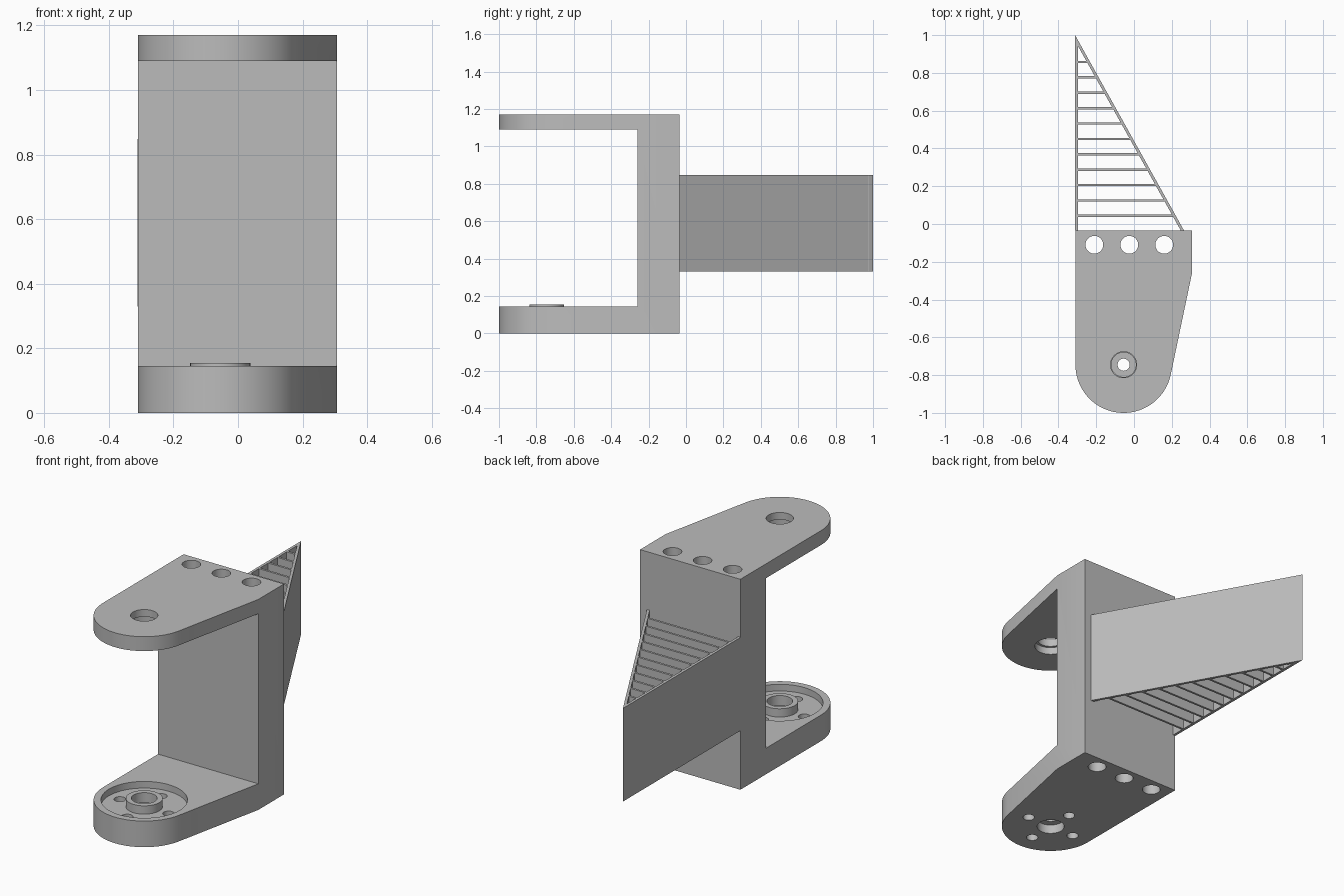
import bpy, bmesh, math

if "Cube" in bpy.data.objects:
    bpy.data.objects.remove(bpy.data.objects["Cube"], do_unlink=True)

grey = bpy.data.materials.new("plain grey")
grey.use_nodes = True
grey.diffuse_color = (0.5, 0.5, 0.5, 1)
grey.node_tree.nodes["Principled BSDF"].inputs["Base Color"].default_value = (0.5, 0.5, 0.5, 1)


def prism(name, outline, z0, z1):
    """Extrude a counter-clockwise plan outline from z0 to z1."""
    bm = bmesh.new()
    base = bm.faces.new([bm.verts.new((x, y, z0)) for x, y in outline])
    top = bmesh.ops.extrude_face_region(bm, geom=[base])["geom"]
    for v in top:
        if isinstance(v, bmesh.types.BMVert):
            v.co.z = z1
    bmesh.ops.recalc_face_normals(bm, faces=bm.faces)
    mesh = bpy.data.meshes.new(name)
    bm.to_mesh(mesh)
    bm.free()
    mesh.materials.append(grey)
    ob = bpy.data.objects.new(name, mesh)
    bpy.context.collection.objects.link(ob)
    return ob


def arc(cx, cy, r, a0, a1, n):
    angles = [math.radians(a0 + (a1 - a0) * i / n) for i in range(n + 1)]
    return [(cx + r * math.cos(a), cy + r * math.sin(a)) for a in angles]


def rod(name, cx, cy, r, z0, z1, n=48):
    return prism(name, arc(cx, cy, r, 0, 360, n)[:-1], z0, z1)


def box(name, x0, x1, y0, y1, z0, z1):
    return prism(name, [(x0, y0), (x1, y0), (x1, y1), (x0, y1)], z0, z1)


def combine(target, tool, operation):
    """Apply a boolean and drop the helper object."""
    tool.hide_render = True
    mod = target.modifiers.new("bool", 'BOOLEAN')
    mod.operation = operation
    mod.solver = 'EXACT'
    mod.object = tool
    bpy.context.view_layer.objects.active = target
    bpy.ops.object.modifier_apply(modifier=mod.name)
    bpy.data.objects.remove(tool, do_unlink=True)


LEFT, RIGHT, BACK, WEB = -0.31, 0.307, -0.035, -0.26
HEIGHT, LOW, HIGH = 1.17, 0.145, 1.09
PX, PY = -0.055, -0.745          # pivot axis

# C-shaped bracket: full-height outline with the gap between the arms removed
outline = arc(PX, PY, 0.255, 180, 348.5, 48) + [(RIGHT, WEB), (RIGHT, BACK), (LEFT, BACK)]
bracket = prism("bracket", outline, 0, HEIGHT)
combine(bracket, box("gap", -1, 1, -2, WEB, LOW, HIGH), 'DIFFERENCE')

# Round recess in the lower arm with a raised boss
combine(bracket, rod("recess", PX, PY, 0.218, 0.108, 0.3, 64), 'DIFFERENCE')
combine(bracket, rod("boss", PX, PY, 0.093, 0.06, 0.154), 'UNION')

# Pivot bores: (radius, bottom, top)
for r, z0, z1 in [(0.065, 0.1, 0.3), (0.032, -0.1, 0.3), (0.071, -0.1, 0.05),
                  (0.069, 1, 1.3), (0.083, 1, 1.13)]:
    combine(bracket, rod("bore", PX, PY, r, z0, z1), 'DIFFERENCE')

# Four screw holes around the boss
for k in range(4):
    a = k * math.pi / 2
    hole = rod("screw_hole", PX + 0.15 * math.cos(a), PY + 0.15 * math.sin(a), 0.03, -0.1, 0.3, 32)
    combine(bracket, hole, 'DIFFERENCE')

# Three long holes through the web
for x in (-0.21, -0.025, 0.16):
    combine(bracket, rod("web_hole", x, -0.11, 0.047, -0.1, 1.3), 'DIFFERENCE')

bpy.ops.object.select_all(action='DESELECT')
bracket.select_set(True)
bpy.context.view_layer.objects.active = bracket
bpy.ops.object.shade_smooth_by_angle(angle=math.radians(30))

# Triangular rear fin: side wall, sloping wall and cross slats
Z0, Z1 = 0.33, 0.848
WALL, FOOT, TIP = 0.013, 0.265, 1.0
box("fin_side_wall", LEFT - 0.002, LEFT + WALL, BACK, TIP - 0.025, Z0, Z1)
prism("fin_sloping_wall", [(FOOT - 0.017, BACK), (FOOT, BACK), (LEFT - 0.002, TIP),
                           (LEFT - 0.002, TIP - 0.03)], Z0, Z1)
for i in range(11):
    y = 0.043 + 0.0815 * i
    end = FOOT - (FOOT - LEFT) * (y - BACK) / (TIP - BACK) - 0.008
    box(f"fin_slat_{i + 1}", LEFT + 0.005, end, y - 0.006, y + 0.006, Z0, Z1)
